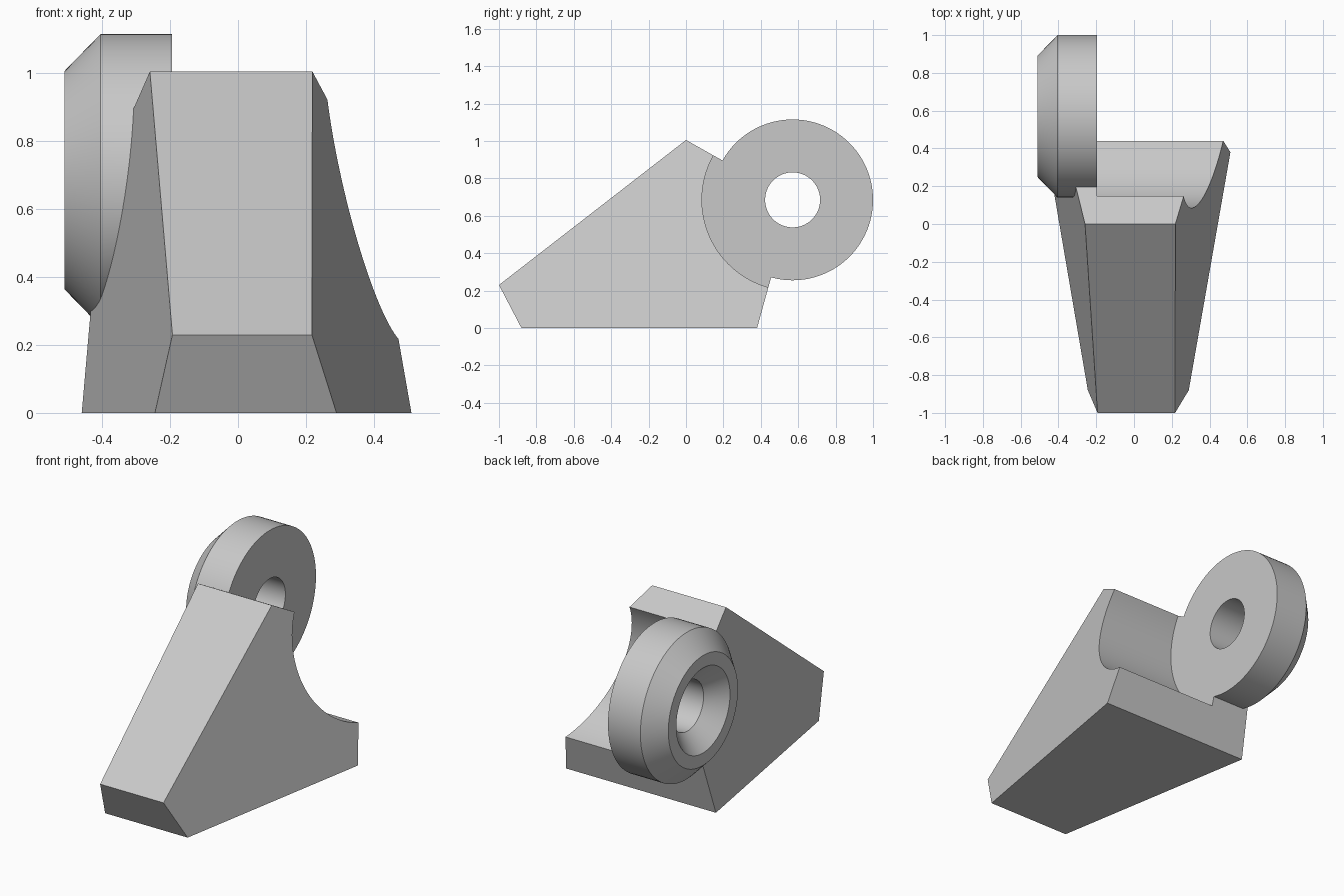
import bpy, bmesh, math

if "Cube" in bpy.data.objects:
    bpy.data.objects.remove(bpy.data.objects["Cube"], do_unlink=True)

grey = bpy.data.materials.new("plain grey")
grey.use_nodes = True
color = (0.58, 0.58, 0.58, 1)
grey.diffuse_color = color
grey.node_tree.nodes["Principled BSDF"].inputs["Base Color"].default_value = color

PIVOT = (0.57, 0.685)   # y, z of the eye axis
SEGMENTS = 96


def finish(name, bm):
    bmesh.ops.recalc_face_normals(bm, faces=bm.faces)
    mesh = bpy.data.meshes.new(name)
    bm.to_mesh(mesh)
    bm.free()
    mesh.materials.append(grey)
    obj = bpy.data.objects.new(name, mesh)
    bpy.context.collection.objects.link(obj)
    return obj


def turned(name, profile):
    """Solid of (x, radius) rings turned about the eye axis."""
    bm = bmesh.new()
    rings = []
    for x, r in profile:
        angles = [math.tau * i / SEGMENTS for i in range(SEGMENTS)]
        rings.append([bm.verts.new((x, PIVOT[0] + r * math.cos(a), PIVOT[1] + r * math.sin(a)))
                      for a in angles])
    for a, b in zip(rings, rings[1:]):
        for i in range(SEGMENTS):
            j = (i + 1) % SEGMENTS
            bm.faces.new((a[i], a[j], b[j], b[i]))
    bm.faces.new(rings[0])
    bm.faces.new(rings[-1])
    return finish(name, bm)


def combine(target, tool, operation):
    mod = target.modifiers.new(tool.name, "BOOLEAN")
    mod.operation = operation
    mod.solver = "EXACT"
    mod.object = tool
    bpy.context.view_layer.objects.active = target
    bpy.ops.object.modifier_apply(modifier=mod.name)
    bpy.data.objects.remove(tool, do_unlink=True)


# Wedge body: side profile spanned between two tapering side planes
def right_plane(y, z):
    return -0.395 - 0.171 * y + 0.135 * z


def left_plane(y, z):
    return 0.444 + 0.175 * y - 0.224 * z


outline = [(-0.88, 0), (-1, 0.23), (0, 1.005), PIVOT, (0.38, 0)]
bm = bmesh.new()
sides = [[bm.verts.new((plane(y, z), y, z)) for y, z in outline]
         for plane in (right_plane, left_plane)]
for side in sides:
    bm.faces.new(side)
for i in range(len(outline)):
    j = (i + 1) % len(outline)
    bm.faces.new((sides[0][i], sides[0][j], sides[1][j], sides[1][i]))
bracket = finish("wedge_bracket", bm)

# Round eye with a chamfered outer rim
eye = turned("round_eye", [(-0.51, 0.322), (-0.405, 0.43), (-0.15, 0.43)])
combine(bracket, eye, "UNION")

# Curved relief beside the eye, which also trims its inner face flat
relief = turned("relief_cutter", [(-0.195, 0.485), (1, 0.485)])
combine(bracket, relief, "DIFFERENCE")

# Bore with a countersunk outer mouth
bore = turned("bore_cutter", [(-0.61, 0.35), (-0.41, 0.147), (0.1, 0.147)])
combine(bracket, bore, "DIFFERENCE")

# Smooth round surfaces, crisp edges
bpy.ops.object.select_all(action="DESELECT")
bracket.select_set(True)
bpy.context.view_layer.objects.active = bracket
bpy.ops.object.shade_smooth_by_angle(angle=math.radians(25))
